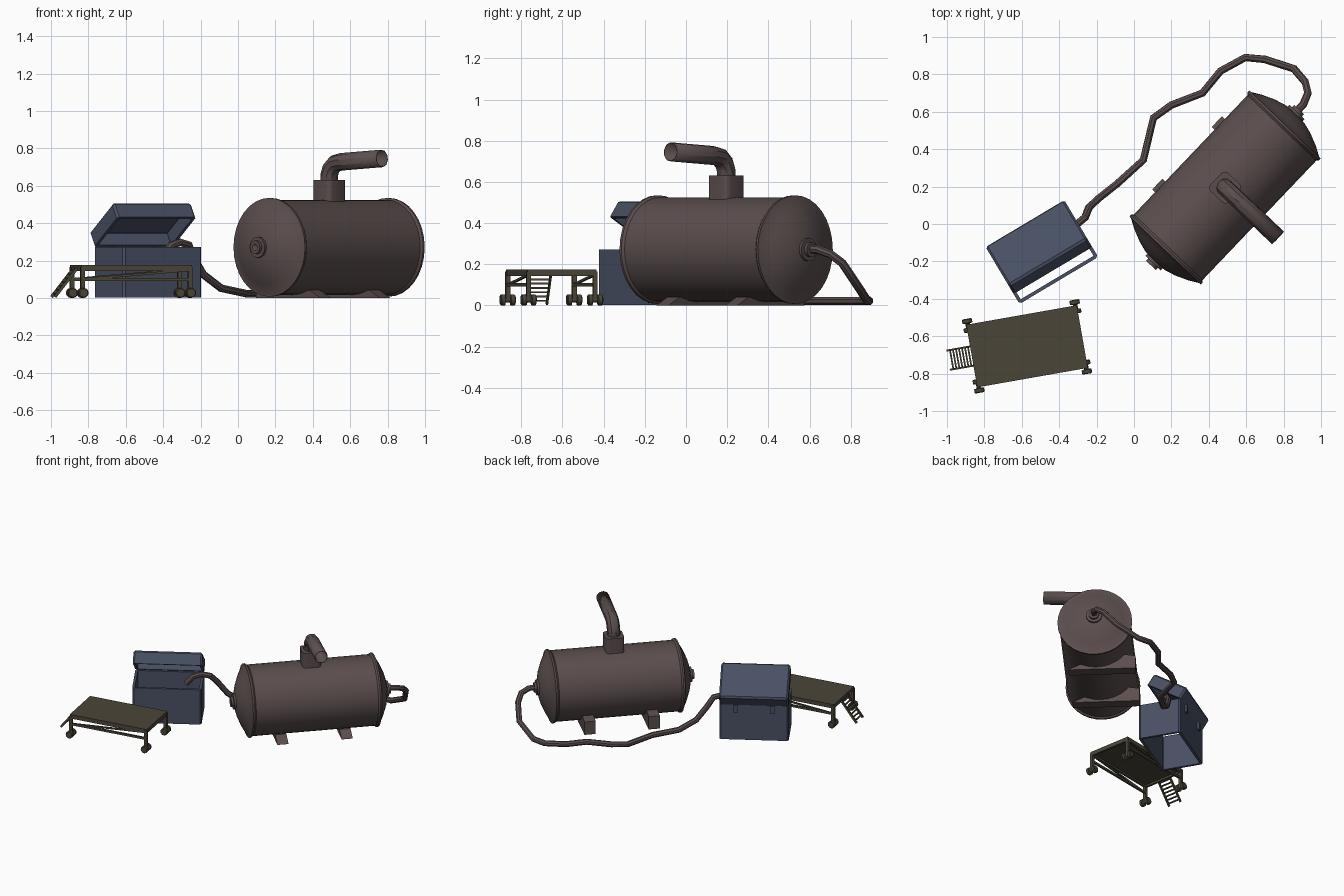
import bpy, bmesh, math
from mathutils import Matrix, Vector

if "Cube" in bpy.data.objects:
    bpy.data.objects.remove(bpy.data.objects["Cube"])

def material(name, rgb):
    m = bpy.data.materials.new(name)
    m.diffuse_color = (*rgb, 1)
    m.use_nodes = True
    m.node_tree.nodes["Principled BSDF"].inputs["Base Color"].default_value = m.diffuse_color
    return m

RUST = material("brown_metal", (0.105, 0.075, 0.075))
BLUE = material("blue_paint", (0.065, 0.08, 0.125))
OLIVE = material("olive_metal", (0.07, 0.06, 0.04))

def frame(x, y, z, deg):
    return Matrix.Translation((x, y, z)) @ Matrix.Rotation(math.radians(deg), 4, 'Z')

TANK = frame(0.487, 0.195, 0.271, 46.4)     # local x = tank axis
CHEST = frame(-0.481, -0.169, 0, 30.8)      # local y = back
CART = frame(-0.572, -0.654, 0, 10)         # local x = length

def finish(name, bm, mat, matrix, smooth=True):
    bmesh.ops.recalc_face_normals(bm, faces=bm.faces)
    bm.transform(matrix)
    me = bpy.data.meshes.new(name)
    bm.to_mesh(me)
    bm.free()
    ob = bpy.data.objects.new(name, me)
    bpy.context.collection.objects.link(ob)
    me.materials.append(mat)
    if smooth:
        shade(ob)
    return ob

def shade(ob):
    bpy.ops.object.select_all(action='DESELECT')
    ob.select_set(True)
    bpy.context.view_layer.objects.active = ob
    bpy.ops.object.shade_smooth_by_angle(angle=math.radians(35))

def lathe(name, profile, mat, matrix, sides=32):
    """Spin (axial, radius) points around local x."""
    bm = bmesh.new()
    vs = [bm.verts.new((a, 0, r)) for a, r in profile]
    es = [bm.edges.new(p) for p in zip(vs, vs[1:])]
    bmesh.ops.spin(bm, geom=vs + es, cent=(0, 0, 0), axis=(1, 0, 0),
                   angle=2 * math.pi, steps=sides, use_duplicate=False)
    bmesh.ops.remove_doubles(bm, verts=bm.verts, dist=1e-5)
    return finish(name, bm, mat, matrix)

def box(name, center, size, mat, matrix, bevel=0):
    bm = bmesh.new()
    bmesh.ops.create_cube(bm, size=1, matrix=Matrix.Translation(center) @ Matrix.Diagonal((*size, 1)))
    if bevel:
        up = [e for e in bm.edges if abs(e.verts[0].co.z - e.verts[1].co.z) > 1e-4]
        bmesh.ops.bevel(bm, geom=up, offset=bevel, segments=3, profile=0.5, affect='EDGES')
    return finish(name, bm, mat, matrix, bool(bevel))

def beam(name, a, b, w, h, mat, matrix):
    """Rectangular bar between two points."""
    a, b = Vector(a), Vector(b)
    rot = (b - a).to_track_quat('X', 'Z').to_matrix().to_4x4()
    return box(name, (0, 0, 0), ((b - a).length, w, h), mat,
               matrix @ Matrix.Translation((a + b) / 2) @ rot)

def tube(name, pts, radius, mat, matrix=Matrix(), res=2, wall=0):
    cu = bpy.data.curves.new(name, 'CURVE')
    cu.dimensions = '3D'
    cu.bevel_depth, cu.bevel_resolution = radius, res
    sp = cu.splines.new('POLY')
    sp.points.add(len(pts) - 1)
    for p, co in zip(sp.points, pts):
        p.co = (*(matrix @ Vector(co)), 1)
    ob = bpy.data.objects.new(name, cu)
    bpy.context.collection.objects.link(ob)
    cu.materials.append(mat)
    bpy.ops.object.select_all(action='DESELECT')
    ob.select_set(True)
    bpy.context.view_layer.objects.active = ob
    bpy.ops.object.convert(target='MESH')
    ob = bpy.context.view_layer.objects.active
    if wall:
        ob.modifiers.new("wall", 'SOLIDIFY').thickness = wall
    shade(ob)
    return ob

def shell(name, center, size, open_top, open_bottom, mat, matrix):
    """Thin-walled bevelled box with open ends."""
    bm = bmesh.new()
    bmesh.ops.create_cube(bm, size=1, matrix=Matrix.Translation(center) @ Matrix.Diagonal((*size, 1)))
    zt, zb = center[2] + size[2] / 2, center[2] - size[2] / 2
    def level(item, z):
        return all(abs(v.co.z - z) < 1e-5 for v in item.verts)
    gone = [f for f in bm.faces if (open_top and level(f, zt)) or (open_bottom and level(f, zb))]
    bmesh.ops.delete(bm, geom=gone, context='FACES')
    bmesh.ops.bevel(bm, geom=[e for e in bm.edges if not e.is_boundary],
                    offset=0.012, segments=1, affect='EDGES')
    ob = finish(name, bm, mat, matrix, False)
    mod = ob.modifiers.new("wall", 'SOLIDIFY')
    mod.thickness, mod.offset = 0.02, -1
    return ob

# Tank body with rims and domed ends
half = [(0.44, 0.254), (0.452, 0.264), (0.464, 0.264), (0.466, 0.25),
        (0.495, 0.2), (0.525, 0.13), (0.542, 0.07), (0.548, 0)]
lathe("tank_body", [(-a, r) for a, r in reversed(half)] + half, RUST, TANK)

# Round nozzles on both ends
for s, side in ((1, "back"), (-1, "front")):
    lathe(side + "_nozzle", [(s * 0.52, 0.056), (s * 0.558, 0.056), (s * 0.558, 0.036),
                             (s * 0.575, 0.036), (s * 0.575, 0.018), (s * 0.56, 0)], RUST, TANK, 16)

# Saddle supports
saddle = [(0.275, 0), (0.275, 0.1), (0.18, 0.115), (0.1, 0.045), (0, 0.022), (-0.12, 0.042), (-0.2, 0)]
for i, x in enumerate((-0.237, 0.225)):
    bm = bmesh.new()
    f = bm.faces.new([bm.verts.new((x - 0.04, y, z - 0.271)) for y, z in saddle])
    ext = bmesh.ops.extrude_face_region(bm, geom=[f])["geom"]
    bmesh.ops.translate(bm, verts=[v for v in ext if isinstance(v, bmesh.types.BMVert)], vec=(0.08, 0, 0))
    finish(f"saddle_{i}", bm, RUST, TANK, False)

# Top collar and bent outlet pipe
box("outlet_collar", (0, 0, 0.29), (0.135, 0.135, 0.14), RUST, TANK, 0.025)
tube("outlet_pipe", [(0, 0, 0.3), (0, 0, 0.385), (0, -0.014, 0.42), (0, -0.045, 0.448),
                     (0, -0.09, 0.457), (0, -0.39, 0.475)], 0.047, RUST, TANK, 3, 0.005)

# Hose from the tank to the chest
tube("hose", [(0.86, 0.59, 0.275), (0.905, 0.64, 0.272), (0.93, 0.70, 0.25), (0.915, 0.76, 0.205),
              (0.855, 0.83, 0.10), (0.70, 0.88, 0.024), (0.595, 0.89, 0.022), (0.463, 0.818, 0.022),
              (0.366, 0.70, 0.022), (0.20, 0.636, 0.022), (0.104, 0.567, 0.022), (0.05, 0.342, 0.022),
              (-0.09, 0.215, 0.052), (-0.185, 0.14, 0.125), (-0.24, 0.09, 0.22), (-0.262, 0.035, 0.283),
              (-0.31, -0.005, 0.298), (-0.36, -0.04, 0.28), (-0.40, -0.07, 0.225)], 0.021, RUST)

# Open chest, tilted lid and hinges
shell("chest_body", (0, 0, 0.137), (0.49, 0.31, 0.27), True, True, BLUE, CHEST)
LID = CHEST @ Matrix.Translation((0, 0.155, 0.272)) @ Matrix.Rotation(math.radians(-33), 4, 'X')
shell("chest_lid", (0, -0.148, 0.047), (0.49, 0.295, 0.094), False, True, BLUE, LID)
for s in (-1, 1):
    box(f"hinge_{'left' if s < 0 else 'right'}", (s * 0.13, 0.16, 0.245), (0.03, 0.02, 0.06), BLUE, CHEST)

# Cart platform
L, W = 0.3, 0.17
box("cart_platform", (0, 0, 0.167), (2 * L, 2 * W, 0.016), OLIVE, CART)

# Cart legs with twin wheels
for sx in (-1, 1):
    for sy in (-1, 1):
        x, y = sx * (L - 0.008), sy * (W - 0.006)
        tag = ("front" if sy < 0 else "back") + ("_left" if sx < 0 else "_right")
        box(tag + "_leg", (x, y, 0.097), (0.022, 0.022, 0.135), OLIVE, CART)
        m = CART @ Matrix.Translation((x, y, 0.027)) @ Matrix.Rotation(math.pi / 2, 4, 'Z')
        lathe(tag + "_wheels", [(-0.037, 0), (-0.037, 0.022), (-0.033, 0.027), (-0.014, 0.027), (-0.011, 0.012),
                                (0.011, 0.012), (0.014, 0.027), (0.033, 0.027), (0.037, 0.022), (0.037, 0)],
              OLIVE, m, 12)

# Cart side rails and braces
for sy, side in ((-1, "front"), (1, "back")):
    y = sy * (W - 0.008)
    beam(side + "_top_rail", (-L, y, 0.153), (L, y, 0.153), 0.016, 0.018, OLIVE, CART)
    beam(side + "_low_rail", (-L, y, 0.1), (L, y, 0.1), 0.014, 0.016, OLIVE, CART)
    beam(side + "_brace", (-L, y, 0.1), (L, y, 0.15), 0.01, 0.012, OLIVE, CART)
for sx, side in ((-1, "left"), (1, "right")):
    x = sx * (L - 0.008)
    beam(side + "_top_rail", (x, -W, 0.153), (x, W, 0.153), 0.016, 0.018, OLIVE, CART)

# Cart ladder
top, low = Vector((-0.3, 0, 0.162)), Vector((-0.422, 0, 0.006))
for s in (-1, 1):
    off = Vector((0, s * 0.052, 0))
    beam(f"ladder_rail_{'front' if s < 0 else 'back'}", top + off, low + off, 0.01, 0.016, OLIVE, CART)
for i in range(7):
    p = top.lerp(low, (i + 0.7) / 7.5)
    beam(f"ladder_rung_{i}", p - Vector((0, 0.052, 0)), p + Vector((0, 0.052, 0)), 0.009, 0.009, OLIVE, CART)
